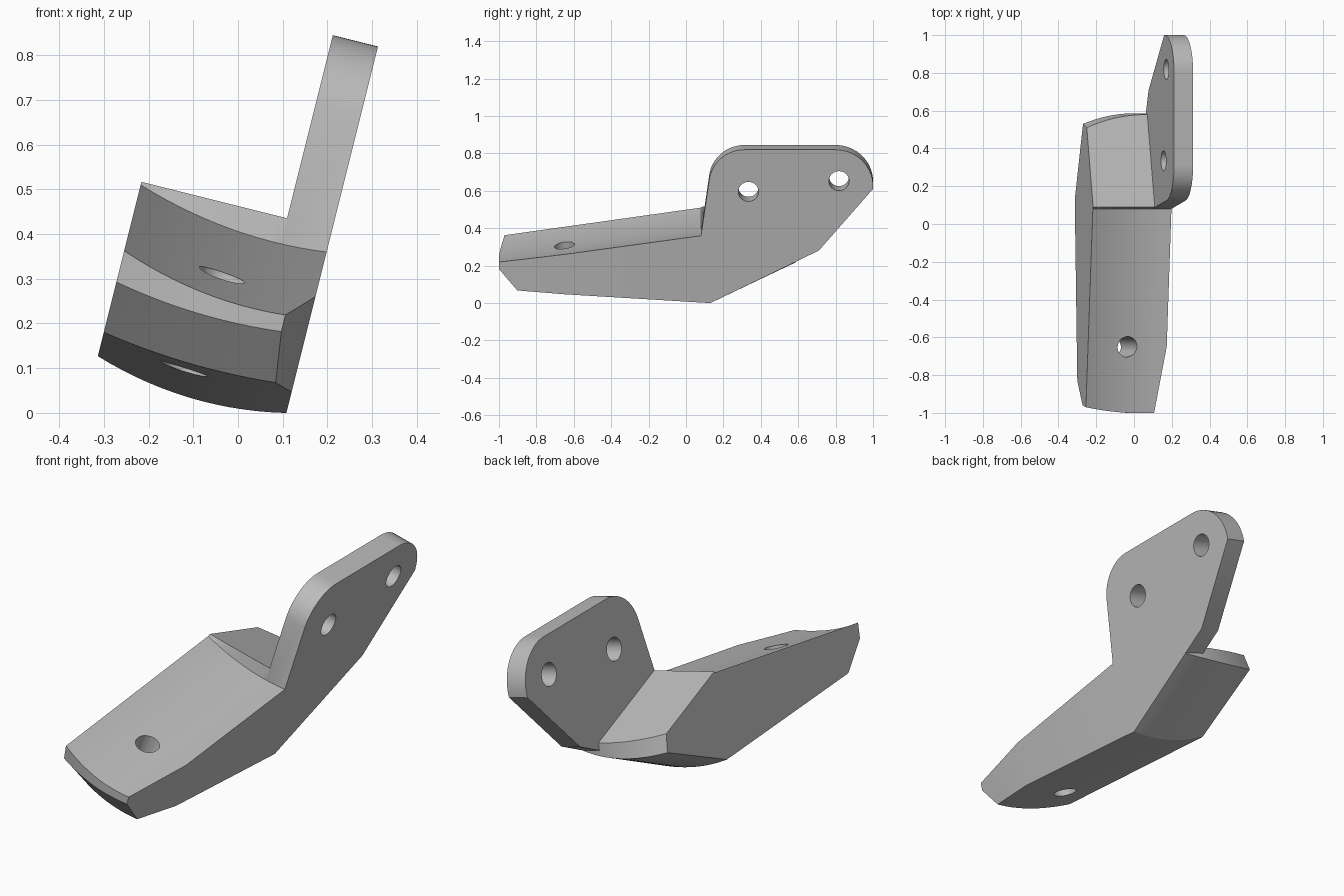
import bpy, bmesh, math
from mathutils import Vector, Matrix

if "Cube" in bpy.data.objects:
    bpy.data.objects.remove(bpy.data.objects["Cube"])

TILT = math.atan(0.25)
LEFT, MID, RIGHT = -0.335, -0.09, 0.105

grey = bpy.data.materials.new("plain grey")
grey.use_nodes = True
grey.diffuse_color = (0.5, 0.5, 0.5, 1)
grey.node_tree.nodes["Principled BSDF"].inputs["Base Color"].default_value = (0.5, 0.5, 0.5, 1)


def make_object(name, bm):
    bmesh.ops.recalc_face_normals(bm, faces=bm.faces[:])
    mesh = bpy.data.meshes.new(name)
    bm.to_mesh(mesh)
    bm.free()
    mesh.materials.append(grey)
    obj = bpy.data.objects.new(name, mesh)
    bpy.context.collection.objects.link(obj)
    return obj


def loft(name, sections):
    """Skin a list of closed rings of equal length and cap both ends."""
    bm = bmesh.new()
    rings = [[bm.verts.new(p) for p in ring] for ring in sections]
    n = len(rings[0])
    for a, b in zip(rings, rings[1:]):
        for i in range(n):
            j = (i + 1) % n
            bm.faces.new((a[i], a[j], b[j], b[i]))
    bm.faces.new(rings[0])
    bm.faces.new(rings[-1])
    return make_object(name, bm) if name else bm


def boolean(target, other, operation):
    mod = target.modifiers.new(operation, 'BOOLEAN')
    mod.operation = operation
    mod.solver = 'EXACT'
    mod.object = other
    bpy.context.view_layer.objects.active = target
    bpy.ops.object.modifier_apply(modifier=mod.name)
    bpy.data.objects.remove(other)


def drill(target, centre, rotation, radius=0.054):
    bm = bmesh.new()
    bmesh.ops.create_cone(bm, cap_ends=True, segments=32, radius1=radius, radius2=radius,
                          depth=0.6, matrix=Matrix.Translation(centre) @ rotation)
    cutter = make_object("hole_cutter", bm)
    cutter.hide_render = True
    boolean(target, cutter, 'DIFFERENCE')


def blend(u, a, b, c):
    """Quadratic through the left, middle and right values."""
    return (a * (u - MID) * (u - RIGHT) / ((LEFT - MID) * (LEFT - RIGHT))
            + b * (u - LEFT) * (u - RIGHT) / ((MID - LEFT) * (MID - RIGHT))
            + c * (u - LEFT) * (u - MID) / ((RIGHT - LEFT) * (RIGHT - MID)))


# Curved arm: side profile corners as (y, height) at left, middle and right
corners = [
    ((0.08, 0.442), (0.08, 0.393), (0.08, 0.397)),      # step base
    ((0.09, 0.449), (0.09, 0.449), (0.09, 0.449)),      # step top
    ((0.51, 0.309), (0.575, 0.287), (0.57, 0.289)),     # back upper
    ((0.53, 0.227), (0.585, 0.215), (0.57, 0.245)),     # back lower
    ((0.13, 0.047), (0.13, 0.006), (0.13, 0.026)),      # lowest ridge
    ((-0.83, 0.102), (-0.895, 0.08), (-0.9, 0.09)),     # front chamfer
    ((-0.96, 0.218), (-1.0, 0.193), (-1.0, 0.207)),     # nose lower
    ((-0.97, 0.29), (-1.0, 0.237), (-1.0, 0.245)),      # nose upper
]
STEPS = 14
sections = []
for k in range(STEPS + 1):
    u = LEFT + (RIGHT - LEFT) * k / STEPS
    sections.append([(u, max(-1, blend(u, *(p[0] for p in c))), blend(u, *(p[1] for p in c)))
                     for c in corners])
bm = loft(None, sections)
# Slanted cut on the nose side
cut = bmesh.ops.bisect_plane(bm, geom=bm.verts[:] + bm.edges[:] + bm.faces[:],
                             plane_co=(RIGHT, -0.65, 0), plane_no=(0.35, -0.055, 0),
                             clear_outer=True)
bmesh.ops.holes_fill(bm, edges=[e for e in bm.edges if e.is_boundary])
bracket = make_object("bracket", bm)
drill(bracket, (-0.125, -0.65, 0.18), Matrix.Rotation(math.radians(8), 4, 'Y'))


def fillet(before, corner, after, radius, count=12):
    """Points of a round corner between two straight edges."""
    p = Vector(corner)
    d1, d2 = (Vector(before) - p).normalized(), (Vector(after) - p).normalized()
    half = d1.angle(d2) / 2
    centre = p + (d1 + d2).normalized() * radius / math.sin(half)
    r1 = p + d1 * radius / math.tan(half) - centre
    r2 = p + d2 * radius / math.tan(half) - centre
    return [centre + (r1.lerp(r2, i / count)).normalized() * radius for i in range(count + 1)]


# Upright mounting plate
front, front_top = (0.08, 0.397), (0.148, 0.871)
back_top, back = (1.0, 0.871), (1.0, 0.655)
outline = [(0.13, 0.026), front]
outline += fillet(front, front_top, back_top, 0.19)
outline += fillet(front_top, back_top, back, 0.2)
outline += [back, (0.71, 0.315)]
plate = loft("mounting_plate", [[(u, p[0], p[1]) for p in outline] for u in (0.001, RIGHT)])
for y, v in ((0.334, 0.64), (0.818, 0.699)):
    drill(plate, (0.05, y, v), Matrix.Rotation(math.pi / 2, 4, 'Y'))

# Join into one solid and lean it over
boolean(bracket, plate, 'UNION')
bracket.data.transform(Matrix.Rotation(TILT, 4, 'Y'))
bpy.ops.object.select_all(action='DESELECT')
bracket.select_set(True)
bpy.context.view_layer.objects.active = bracket
bpy.ops.object.shade_smooth_by_angle(angle=math.radians(25))
